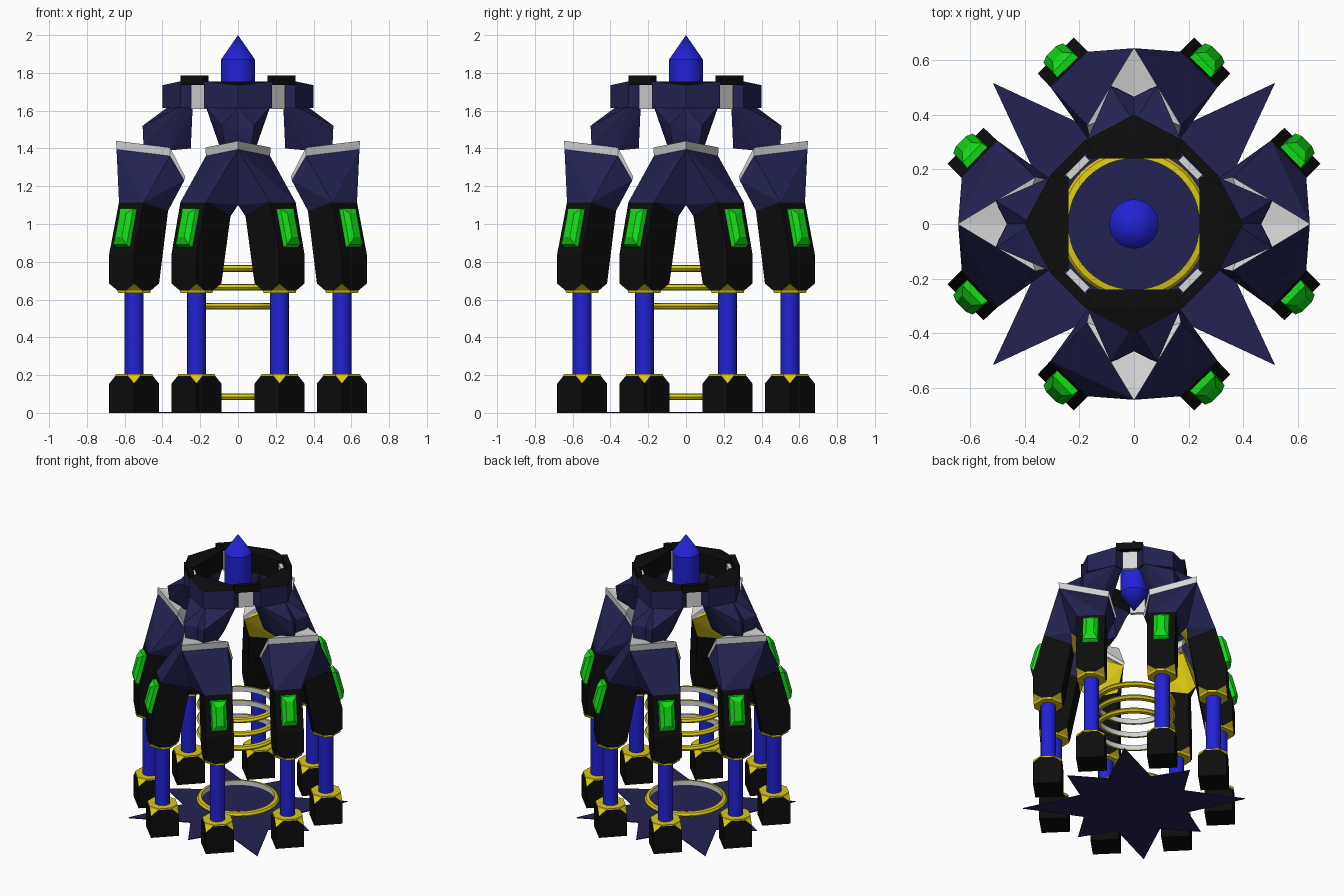
import bpy, bmesh, math
from mathutils import Matrix, Vector

if "Cube" in bpy.data.objects:
    bpy.data.objects.remove(bpy.data.objects["Cube"])

def material(name, rgb):
    m = bpy.data.materials.new(name)
    m.diffuse_color = (*rgb, 1)
    m.use_nodes = True
    m.node_tree.nodes["Principled BSDF"].inputs["Base Color"].default_value = m.diffuse_color
    return m

NAVY, BLACK, BLUE, WHITE, YELLOW, GREEN = range(6)
MATS = [material("navy", (0.017, 0.017, 0.085)), material("black", (0.004, 0.004, 0.004)),
        material("blue", (0.016, 0.016, 0.68)), material("white", (0.68, 0.68, 0.68)),
        material("yellow", (0.70, 0.58, 0.008)), material("green", (0.006, 0.72, 0.008))]

def make_object(name, bm):
    me = bpy.data.meshes.new(name)
    bm.to_mesh(me)
    bm.free()
    for m in MATS:
        me.materials.append(m)
    ob = bpy.data.objects.new(name, me)
    bpy.context.collection.objects.link(ob)
    return ob

# local frame of one side: x sideways, y outward, z up
QUARTERS = [Matrix.Rotation(math.pi / 2 * k, 4, 'Z') for k in range(4)]
EIGHTHS = [q @ Matrix.Diagonal((s, 1, 1, 1)) for q in QUARTERS for s in (1, -1)]

def solids(name, pts, rule, places):
    """Convex solid through pts, repeated; rule(local normal) gives the colour."""
    out = bmesh.new()
    for M in places:
        bm = bmesh.new()
        for p in pts:
            bm.verts.new(M @ Vector(p))
        res = bmesh.ops.convex_hull(bm, input=bm.verts[:])
        bmesh.ops.delete(bm, geom=[v for v in bm.verts if not v.link_faces], context='VERTS')
        bmesh.ops.dissolve_limit(bm, angle_limit=0.03, verts=bm.verts[:], edges=bm.edges[:])
        bmesh.ops.recalc_face_normals(bm, faces=bm.faces[:])
        inv = M.inverted().to_3x3()
        for f in bm.faces:
            f.normal_update()
            f.material_index = rule(inv @ f.normal) if callable(rule) else rule
        tmp = bpy.data.meshes.new("tmp")
        bm.to_mesh(tmp)
        bm.free()
        out.from_mesh(tmp)
        bpy.data.meshes.remove(tmp)
    return make_object(name, out)

def lathe(name, profile, colour, n=32, places=(Matrix(),), closed=False):
    """Spin (r, z) profile about z; colour(i) gives the colour of segment i."""
    bm = bmesh.new()
    for M in places:
        rings = [[bm.verts.new(M @ Vector((r * math.cos(2 * math.pi * k / n),
                  r * math.sin(2 * math.pi * k / n), z))) for k in range(n)] for r, z in profile]
        pairs = list(zip(rings, rings[1:] + rings[:1])) if closed else list(zip(rings, rings[1:]))
        for i, (a, b) in enumerate(pairs):
            for k in range(n):
                f = bm.faces.new((a[k], a[(k + 1) % n], b[(k + 1) % n], b[k]))
                f.material_index = colour(i)
                f.smooth = True
    bmesh.ops.remove_doubles(bm, verts=bm.verts[:], dist=1e-5)
    bmesh.ops.recalc_face_normals(bm, faces=bm.faces[:])
    ob = make_object(name, bm)
    bpy.context.view_layer.objects.active = ob
    ob.select_set(True)
    bpy.ops.object.shade_smooth_by_angle(angle=math.radians(30))
    ob.select_set(False)
    return ob

# leg cross-section: diamond around the pillar axis
CX, CY, R = 0.22, 0.55, 0.132
DIRS = [(1, 0), (0, 1), (-1, 0), (0, -1)]

def square(z):
    return [(CX + R * a, CY + R * b, z) for a, b in DIRS]

def octagon(z, cut):
    pts = []
    for i, (a, b) in enumerate(DIRS):
        for c, d in (DIRS[i - 1], DIRS[(i + 1) % 4]):
            pts.append((CX + R * (a * (1 - cut) + c * cut), CY + R * (b * (1 - cut) + d * cut), z))
    return pts

# feet with yellow corner cuts and top plate
solids("foot", square(0) + square(0.155) + octagon(0.196, 0.25),
       lambda n: YELLOW if n.z > 0.3 else BLACK, EIGHTHS)
solids("foot_plate", octagon(0.196, 0.25) + octagon(0.206, 0.27), YELLOW, EIGHTHS)

# pillars
lathe("pillar", [(0.05, 0.2), (0.05, 0.65)], lambda i: BLUE, 16,
      [M @ Matrix.Translation((CX, CY, 0)) for M in EIGHTHS])

# black upper legs, leaning inward above the knee
A, B, C, D = (0.17, 0.63, 1.115), (0.305, 0.50, 1.115), (0.17, 0.37, 1.07), (0.04, 0.50, 1.04)
solids("upper_leg", [A, B, C, D] + square(0.84) + square(0.685) + octagon(0.648, 0.33),
       lambda n: YELLOW if n.z < -0.3 else BLACK, EIGHTHS)
solids("leg_collar", octagon(0.648, 0.33) + octagon(0.634, 0.36), YELLOW, EIGHTHS)

# green gems on the outer leg faces
def gem_ring(half, lo, hi, out):
    pts = []
    for z in (lo, hi):
        lean = 0.05 * (z - 0.84) / 0.27
        for s in (-half, half):
            pts.append((CX + 0.066 - lean + (s + out) * 0.707,
                        CY + 0.066 - lean + (out - s) * 0.707, z + out * 0.25))
    return pts
solids("gem", gem_ring(0.055, 0.875, 1.08, -0.005) + gem_ring(0.05, 0.885, 1.075, 0.025)
       + gem_ring(0.025, 0.92, 1.045, 0.045), GREEN, EIGHTHS)

# shoulders: navy outside, yellow inside
T0, T1 = (0, 0.643, 1.395), (0.17, 0.36, 1.36)
K, M0, N0 = (0.15, 0.285, 1.23), (0, 0.42, 1.30), (0, 0.54, 1.10)
solids("shoulder", [A, B, C, D, T0, T1, K, M0, N0],
       lambda n: YELLOW if n.y < -0.3 and n.x < 0.3 else NAVY, EIGHTHS)

# white shoulder trim
solids("shoulder_trim", [T0, T1, (0, 0.646, 1.44), (0.172, 0.36, 1.405), K,
       (0.155, 0.28, 1.25), (0, 0.42, 1.36), (0, 0.42, 1.40)], WHITE, EIGHTHS)

# arms from shoulders up to the crown
solids("arm", [(0, 0.37, 1.62), (0.17, 0.31, 1.62), (0.16, 0.24, 1.62), (0, 0.24, 1.62),
       (0, 0.465, 1.50), (0.085, 0.505, 1.52), (0.13, 0.37, 1.53), (0.10, 0.245, 1.50),
       (0, 0.46, 1.40), (0.07, 0.50, 1.41), (0.09, 0.36, 1.39), (0.06, 0.25, 1.40)],
       NAVY, EIGHTHS)

# crown: navy outer walls, black top and lining
crown = [(s * x, y, z) for s in (1, -1) for x, y, z in
         ((0.18, 0.305, 1.755), (0.17, 0.24, 1.755), (0.18, 0.305, 1.615), (0.17, 0.24, 1.615))]
solids("crown_wall", crown + [(0, 0.40, 1.735), (0, 0.40, 1.615)],
       lambda n: BLACK if n.z > 0.5 or n.y < -0.5 else NAVY, QUARTERS)
solids("crown_cap", [(x - d, y - d, z) for z in (1.735, 1.785) for d in (0, 0.025)
       for x, y in ((0.18, 0.305), (0.305, 0.18))], BLACK, QUARTERS)
solids("crown_plate", [(x - d, y - d, z) for z in (1.61, 1.74) for d in (0, 0.018)
       for x, y in ((0.18, 0.25), (0.25, 0.18))], WHITE, QUARTERS)

# central crystal
lathe("crystal", [(0, 1.46), (0.09, 1.59), (0.09, 1.87), (0, 2.0)], lambda i: BLUE)

# rings: yellow outside, white inside
lathe("ring", [(0.24, -0.018), (0.262, -0.014), (0.272, 0), (0.262, 0.014), (0.24, 0.018)],
      lambda i: WHITE if i == 4 else YELLOW, 48,
      [Matrix.Translation((0, 0, z)) for z in (0.085, 0.565, 0.665, 0.765)], closed=True)

# star shaped floor plate
bm = bmesh.new()
star = []
for k in range(16):
    a = math.pi * k / 8
    r = 0.37 if k % 2 else (0.73 if k % 4 == 2 else 0.57)
    star.append((r * math.cos(a), r * math.sin(a)))
low, top = ([bm.verts.new((x, y, z)) for x, y in star] for z in (0, 0.006))
bm.faces.new(low[::-1])
bm.faces.new(top)
for k in range(16):
    bm.faces.new((low[k], low[(k + 1) % 16], top[(k + 1) % 16], top[k]))
make_object("floor_star", bm)
